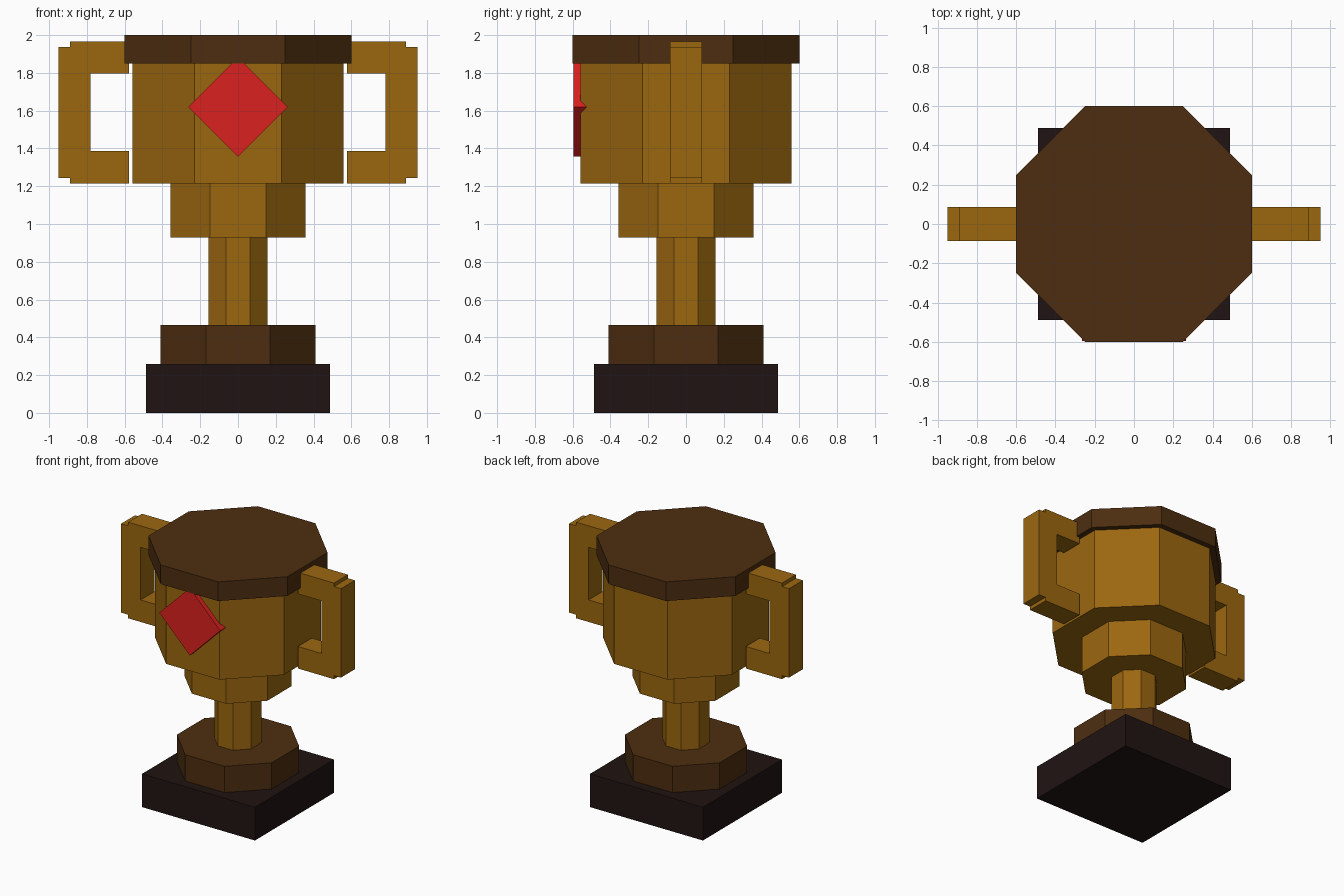
import bpy
from math import pi, cos

if "Cube" in bpy.data.objects:
    bpy.data.objects.remove(bpy.data.objects["Cube"])


def material(name, rgb):
    m = bpy.data.materials.new(name)
    m.diffuse_color = (*rgb, 1)
    m.use_nodes = True
    m.node_tree.nodes["Principled BSDF"].inputs["Base Color"].default_value = m.diffuse_color
    return m


GOLD = material("gold", (0.33, 0.136, 0.005))
BROWN = material("brown", (0.074, 0.027, 0.005))
BLACK = material("dark_wood", (0.014, 0.007, 0.006))
RED = material("red", (0.70, 0.015, 0.013))


def box(name, center, size, mat, rotation=(0, 0, 0)):
    bpy.ops.mesh.primitive_cube_add(size=1, location=center, rotation=rotation)
    ob = bpy.context.object
    ob.name = name
    ob.scale = size
    ob.data.materials.append(mat)


def octagon(name, half_width, z0, z1, mat):
    # regular octagonal prism with flat sides facing the axes
    bpy.ops.mesh.primitive_cylinder_add(
        vertices=8, radius=half_width / cos(pi / 8), depth=z1 - z0,
        location=(0, 0, (z0 + z1) / 2), rotation=(0, 0, pi / 8))
    ob = bpy.context.object
    ob.name = name
    ob.data.materials.append(mat)


def handle(name, side):
    # squared C profile with stepped outer corners, given thickness in y
    profile = [(0.577, 1.215), (0.89, 1.215), (0.89, 1.243), (0.95, 1.243),
               (0.95, 1.938), (0.89, 1.938), (0.89, 1.966), (0.577, 1.966),
               (0.577, 1.798), (0.782, 1.798), (0.782, 1.387), (0.577, 1.387)]
    y, n = 0.086, len(profile)
    verts = [(side * x, d, z) for d in (-y, y) for x, z in profile]
    faces = [list(range(n)), list(range(2 * n - 1, n - 1, -1))]
    faces += [[i, i + n, (i + 1) % n + n, (i + 1) % n] for i in range(n)]
    if side < 0:
        faces = [f[::-1] for f in faces]
    mesh = bpy.data.meshes.new(name)
    mesh.from_pydata(verts, [], faces)
    mesh.materials.append(GOLD)
    bpy.context.collection.objects.link(bpy.data.objects.new(name, mesh))


# Base and stacked octagonal body
box("base", (0, 0, 0.13), (0.976, 0.976, 0.26), BLACK)
octagon("plinth", 0.41, 0.26, 0.465, BROWN)
octagon("stem", 0.156, 0.465, 0.928, GOLD)
octagon("lower_bowl", 0.358, 0.928, 1.215, GOLD)
octagon("bowl", 0.558, 1.215, 1.85, GOLD)
octagon("rim", 0.6, 1.85, 2.0, BROWN)

# Handles on both sides
handle("right_handle", 1)
handle("left_handle", -1)

# Diamond set into the front of the bowl
box("front_gem", (0, -0.515, 1.62), (0.373, 0.16, 0.373), RED, (0, pi / 4, 0))
